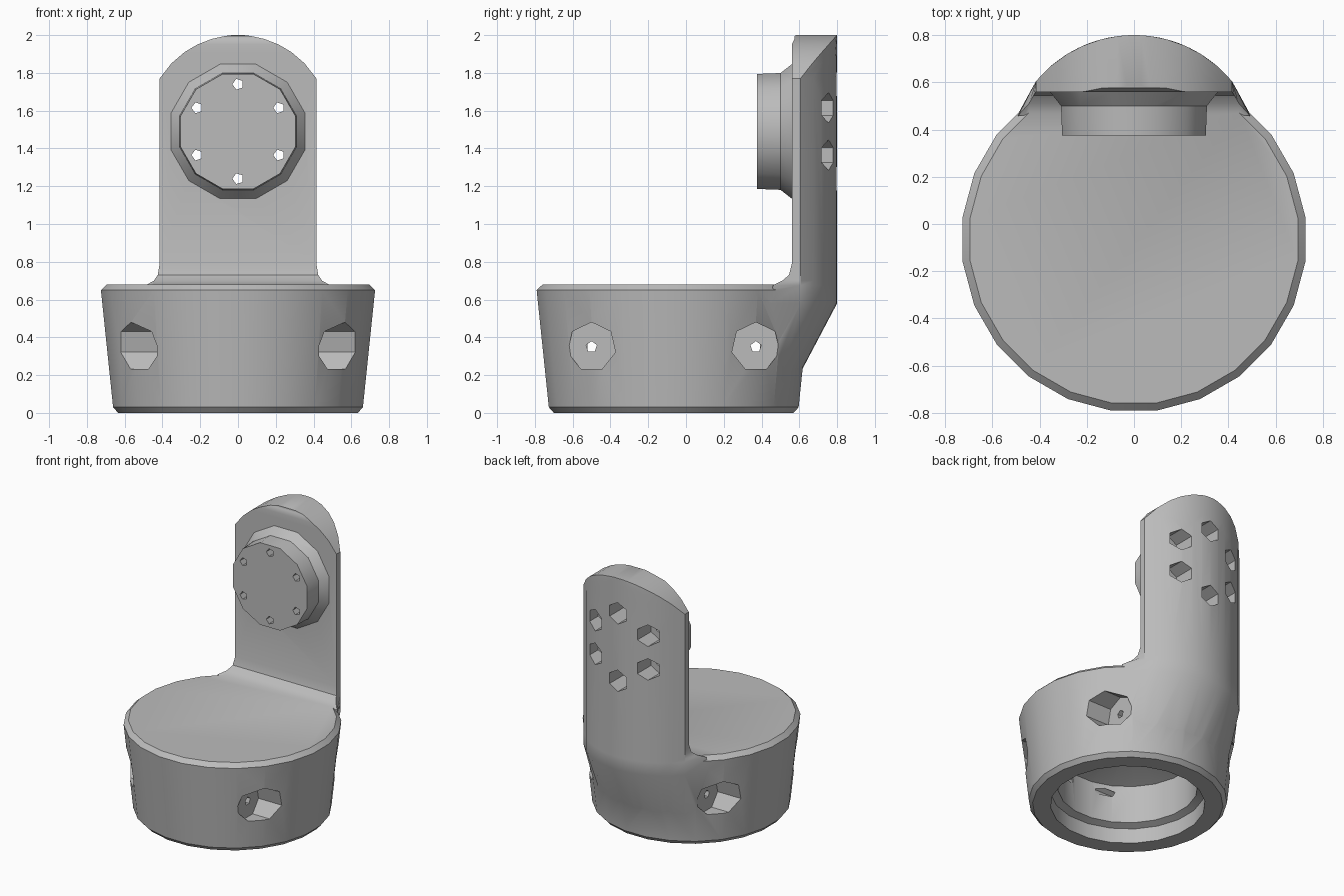
import bpy, bmesh
from math import sin, cos, pi, sqrt
from mathutils import Matrix, Vector

if "Cube" in bpy.data.objects:
    bpy.data.objects.remove(bpy.data.objects["Cube"])

CY = -0.065      # y of the cup axis
PIVOT_Z = 1.49   # height of the round boss

grey = bpy.data.materials.new("plain_grey")
grey.use_nodes = True
grey.diffuse_color = (0.5, 0.5, 0.5, 1)
grey.node_tree.nodes["Principled BSDF"].inputs["Base Color"].default_value = (0.5, 0.5, 0.5, 1)


def loft(name, rings):
    """Closed solid through rings of equal point count."""
    bm = bmesh.new()
    loops = [[bm.verts.new(p) for p in ring] for ring in rings]
    n = len(loops[0])
    for a, b in zip(loops, loops[1:]):
        for i in range(n):
            j = (i + 1) % n
            bm.faces.new((a[i], a[j], b[j], b[i]))
    bm.faces.new(loops[0])
    bm.faces.new(loops[-1])
    bmesh.ops.recalc_face_normals(bm, faces=bm.faces)
    mesh = bpy.data.meshes.new(name)
    bm.to_mesh(mesh)
    bm.free()
    mesh.materials.append(grey)
    obj = bpy.data.objects.new(name, mesh)
    bpy.context.collection.objects.link(obj)
    return obj


def turned(name, profile, sides, origin, axis="Z"):
    """Solid of revolution from (radius, distance along axis) pairs."""
    rot = Vector((0, 0, 1)).rotation_difference(
        Vector({"X": (1, 0, 0), "Y": (0, 1, 0), "Z": (0, 0, 1)}[axis])).to_matrix()
    turn = [2 * pi * (i + 0.5) / sides for i in range(sides)]
    return loft(name, [[Vector(origin) + rot @ Vector((r * cos(t), r * sin(t), h))
                        for t in turn] for r, h in profile])


def combine(target, tool, operation):
    mod = target.modifiers.new("join", "BOOLEAN")
    mod.operation, mod.solver, mod.object = operation, "EXACT", tool
    bpy.context.view_layer.objects.active = target
    bpy.ops.object.modifier_apply(modifier=mod.name)
    bpy.data.objects.remove(tool)


# Tapered cup with eased rims
body = turned("cup_bracket", [(0.64, 0), (0.667, 0.03), (0.732, 0.65), (0.70, 0.68)],
              24, (0, CY, 0))


# Upright: flat front, arched back, round top, flared foot
def section(z, half, front, arc_half, on_cup=False):
    xs = [arc_half * (1 - i / 6) for i in range(13)]
    if on_cup:
        back = [(x, CY + sqrt(0.675 ** 2 - x * x), z) for x in xs]
    else:
        back = [(x, 0.26 + sqrt(0.54 ** 2 - x * x), z) for x in xs]
    return [(half, front, z)] + back + [(-half, front, z)]


rings = [section(0.22, 0.44, 0.40, 0.42, True),
         section(0.58, 0.50, 0.45, 0.415),
         section(0.675, 0.49, 0.46, 0.415),
         section(0.70, 0.445, 0.51, 0.415),
         section(0.73, 0.425, 0.545, 0.415),
         section(0.79, 0.415, 0.56, 0.415)]
for z in (1.77, 1.85, 1.91, 1.95, 1.98, 1.995):
    w = min(0.415, sqrt(0.49 ** 2 - (z - 1.51) ** 2))
    rings.append(section(z, w, 0.56 if z < 1.97 else 0.575, w))
rings.append(section(2.0, 0.03, 0.585, 0.03))
combine(body, loft("upright", rings), "UNION")

# Round boss with a flared base
combine(body, turned("boss", [(0.315, 0.375), (0.32, 0.50), (0.37, 0.562), (0.37, 0.62)],
                     12, (0, 0, PIVOT_Z), "Y"), "UNION")

# Stepped socket under the cup
combine(body, turned("socket", [(0.52, -0.1), (0.52, 0.11), (0.47, 0.13), (0.47, 0.41), (0.02, 0.56)],
                     20, (0, CY, 0)), "DIFFERENCE")

# Sideways screw holes: wide pocket, then a fine bore to the socket
for side in (-1, 1):
    for dy in (-0.435, 0.435):
        at = (0, CY + dy, 0.35)
        combine(body, turned("pocket", [(0.13, 0.43 * side), (0.13, 0.95 * side)],
                             7, at, "X"), "DIFFERENCE")
        combine(body, turned("bore", [(0.03, 0.1 * side), (0.03, 0.6 * side)],
                             5, at, "X"), "DIFFERENCE")

# Ring of six bolt holes through the boss, with pockets at the back
for k in range(6):
    t = pi / 2 + k * pi / 3
    at = (0.25 * cos(t), 0, PIVOT_Z + 0.25 * sin(t))
    combine(body, turned("bolt_bore", [(0.03, 0.3), (0.03, 0.9)], 5, at, "Y"), "DIFFERENCE")
    combine(body, turned("bolt_pocket", [(0.08, 0.62), (0.08, 0.95)], 6, at, "Y"), "DIFFERENCE")

# Smooth shading with crisp rims
bpy.ops.object.select_all(action="DESELECT")
body.select_set(True)
bpy.context.view_layer.objects.active = body
bpy.ops.object.shade_smooth_by_angle(angle=pi / 6)
